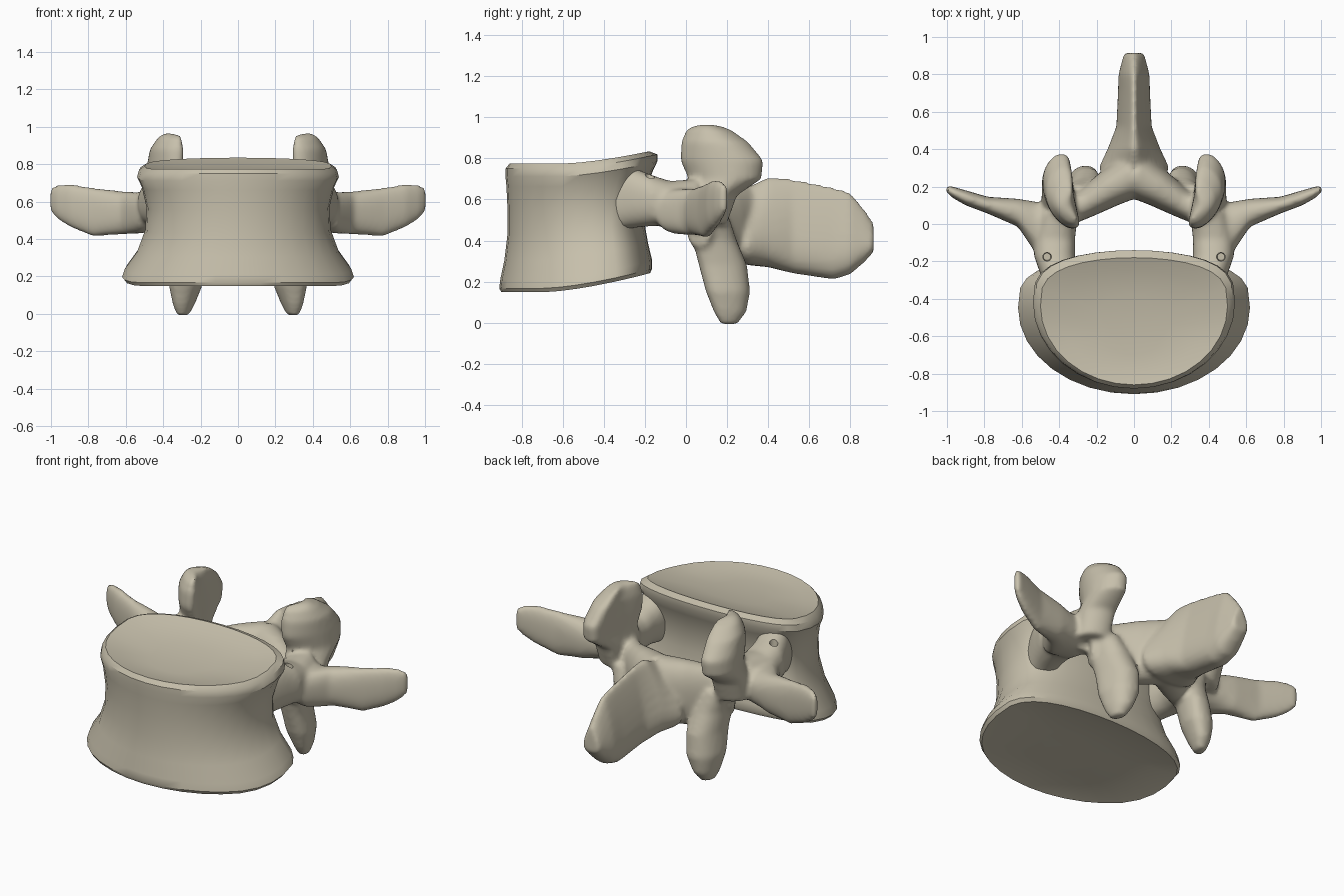
import bpy, bmesh, math
from mathutils import Vector

cube = bpy.data.objects.get("Cube")
if cube:
    bpy.data.objects.remove(cube, do_unlink=True)

bone = bpy.data.materials.new("bone")
bone.use_nodes = True
bone_colour = (0.57, 0.525, 0.41, 1)
bone.diffuse_color = bone_colour
shader = next(n for n in bone.node_tree.nodes if n.type == 'BSDF_PRINCIPLED')
shader.inputs["Base Color"].default_value = bone_colour
shader.inputs["Roughness"].default_value = 0.8

SIDES = 32
ANGLES = [math.tau * i / SIDES for i in range(SIDES)]


def signed_power(value, power):
    return math.copysign(abs(value) ** power, value)


def skin(bm, rings):
    """Join rings of points into a closed skin with capped ends."""
    loops = [[bm.verts.new(p) for p in ring] for ring in rings]
    for lower, upper in zip(loops, loops[1:]):
        for i in range(SIDES):
            j = (i + 1) % SIDES
            bm.faces.new((lower[i], lower[j], upper[j], upper[i]))
    bm.faces.new(loops[0][::-1])
    bm.faces.new(loops[-1])


def loft(bm, sections, u_axis, v_axis, side=1, power=0.85, taper=0, bend=0):
    """Sections hold a centre and two half widths, laid along two fixed axes."""
    u_axis, v_axis = Vector(u_axis).normalized(), Vector(v_axis).normalized()
    rings = []
    for x, y, z, u, v in sections:
        ring = []
        for a in ANGLES:
            c, s = signed_power(math.cos(a), power), signed_power(math.sin(a), power)
            offset = u * c * (1 - taper * s) + bend * (0.5 - s * s)
            p = Vector((x, y, z)) + u_axis * offset + v_axis * v * s
            p.x *= side
            ring.append(p)
        rings.append(ring)
    skin(bm, rings)


def finish(name, bm):
    bmesh.ops.recalc_face_normals(bm, faces=bm.faces[:])
    mesh = bpy.data.meshes.new(name)
    bm.to_mesh(mesh)
    bm.free()
    mesh.materials.append(bone)
    obj = bpy.data.objects.new(name, mesh)
    bpy.context.collection.objects.link(obj)
    return obj


def activate(obj):
    bpy.ops.object.select_all(action='DESELECT')
    obj.select_set(True)
    bpy.context.view_layer.objects.active = obj


def apply_modifiers(obj):
    activate(obj)
    for name in [m.name for m in obj.modifiers]:
        bpy.ops.object.modifier_apply(modifier=name)


def smooth(obj, degrees):
    activate(obj)
    bpy.ops.object.shade_smooth_by_angle(angle=math.radians(degrees))


# Vertebral body: waisted drum with a flattened back and dished end plates
# Each ring: height fraction, half width, front y, back y
body_rings = [
    (0.065, 0.22, -0.72, -0.38), (0.04, 0.45, -0.83, -0.25),
    (0.0, 0.605, -0.9, -0.175), (0.03, 0.62, -0.91, -0.165),
    (0.1, 0.605, -0.905, -0.165), (0.25, 0.54, -0.885, -0.185),
    (0.45, 0.495, -0.87, -0.205), (0.65, 0.49, -0.87, -0.20),
    (0.82, 0.515, -0.875, -0.165), (0.9, 0.54, -0.88, -0.14),
    (0.96, 0.53, -0.88, -0.14), (1.0, 0.50, -0.86, -0.18),
    (0.98, 0.4, -0.8, -0.25), (0.965, 0.2, -0.7, -0.38),
]


def body_point(t, width, front, back, a):
    c, s = math.cos(a), math.sin(a)
    middle = front + (back - front) * 0.62
    if s > 0:
        y = middle + (back - middle) * s ** 0.6
    else:
        y = middle + (middle - front) * s
    floor = 0.148 + 0.1 * max(0, (y + 0.7) / 0.55) ** 1.5
    roof = 0.775 + 0.06 * max(0, (y + 0.6) / 0.42) ** 1.5
    return Vector((width * c, y, floor + (roof - floor) * t))


bm = bmesh.new()
skin(bm, [[body_point(*ring, a) for a in ANGLES] for ring in body_rings])
body = finish("vertebral_body", bm)
smooth(body, 35)

# Bony arch: all its processes are lofted, then fused into one skin
X, Y, Z = (1, 0, 0), (0, 1, 0), (0, 0, 1)
pedicle = [
    (0.37, -0.42, 0.6, 0.07, 0.16), (0.4, -0.27, 0.61, 0.1, 0.15),
    (0.425, -0.17, 0.595, 0.11, 0.125), (0.425, -0.08, 0.58, 0.11, 0.11),
    (0.4, 0.06, 0.57, 0.1, 0.13),
]
transverse_process = [
    (0.38, -0.03, 0.56, 0.12, 0.11), (0.53, -0.015, 0.54, 0.135, 0.11),
    (0.62, 0.06, 0.54, 0.075, 0.115), (0.78, 0.1, 0.545, 0.045, 0.13),
    (0.9, 0.14, 0.58, 0.04, 0.115), (0.97, 0.17, 0.60, 0.03, 0.09),
    (1.006, 0.19, 0.61, 0.018, 0.06),
]
superior_process = [
    (0.38, 0.1, 0.48, 0.08, 0.1), (0.38, 0.12, 0.62, 0.09, 0.13),
    (0.385, 0.19, 0.7, 0.08, 0.18), (0.38, 0.175, 0.79, 0.08, 0.205),
    (0.37, 0.14, 0.88, 0.075, 0.165), (0.355, 0.11, 0.94, 0.05, 0.11),
    (0.35, 0.1, 0.965, 0.025, 0.05),
]
inferior_process = [
    (0.33, 0.11, 0.52, 0.07, 0.1), (0.28, 0.14, 0.4, 0.085, 0.11),
    (0.27, 0.18, 0.28, 0.085, 0.12), (0.28, 0.205, 0.15, 0.085, 0.11),
    (0.29, 0.215, 0.05, 0.055, 0.08), (0.295, 0.21, -0.008, 0.03, 0.04),
]
lamina = [
    (0.37, 0.06, 0.5, 0.075, 0.13), (0.25, 0.115, 0.46, 0.08, 0.17),
    (0.13, 0.19, 0.47, 0.1, 0.19), (0.0, 0.26, 0.49, 0.12, 0.19),
]
spinous_process = [
    (0, 0.19, 0.46, 0.08, 0.14), (0, 0.3, 0.47, 0.16, 0.19),
    (0, 0.4, 0.49, 0.12, 0.22), (0, 0.52, 0.47, 0.08, 0.23),
    (0, 0.72, 0.435, 0.072, 0.225), (0, 0.8, 0.435, 0.07, 0.2),
    (0, 0.87, 0.425, 0.055, 0.13), (0, 0.915, 0.415, 0.045, 0.07),
]

bm = bmesh.new()
for side in (1, -1):
    loft(bm, pedicle, X, Z, side)
    loft(bm, transverse_process, Y, Z, side)
    loft(bm, superior_process, X, (0.15, 1, 0), side, bend=0.05)
    loft(bm, inferior_process, X, (-0.2, 1, 0), side)
    loft(bm, lamina, (0.5, 0.87, 0), Z, side)
loft(bm, spinous_process, X, Z, taper=0.6)
arch = finish("vertebral_arch", bm)

fuse = arch.modifiers.new("fuse", 'REMESH')
fuse.mode = 'VOXEL'
fuse.voxel_size = 0.014
fuse.use_smooth_shade = True
soften = arch.modifiers.new("soften", 'SMOOTH')
soften.factor = 0.5
soften.iterations = 7
apply_modifiers(arch)

# Small vessel holes on top of the pedicles
bm = bmesh.new()
for side in (1, -1):
    made = bmesh.ops.create_cone(bm, cap_ends=True, segments=10,
                                 radius1=0.02, radius2=0.028, depth=0.12)
    bmesh.ops.translate(bm, verts=made["verts"], vec=(side * 0.465, -0.175, 0.72))
drill = finish("vessel_hole_cutter", bm)
drill.hide_render = True
cut = arch.modifiers.new("holes", 'BOOLEAN')
cut.operation = 'DIFFERENCE'
cut.object = drill
apply_modifiers(arch)
bpy.data.objects.remove(drill, do_unlink=True)
smooth(arch, 45)
